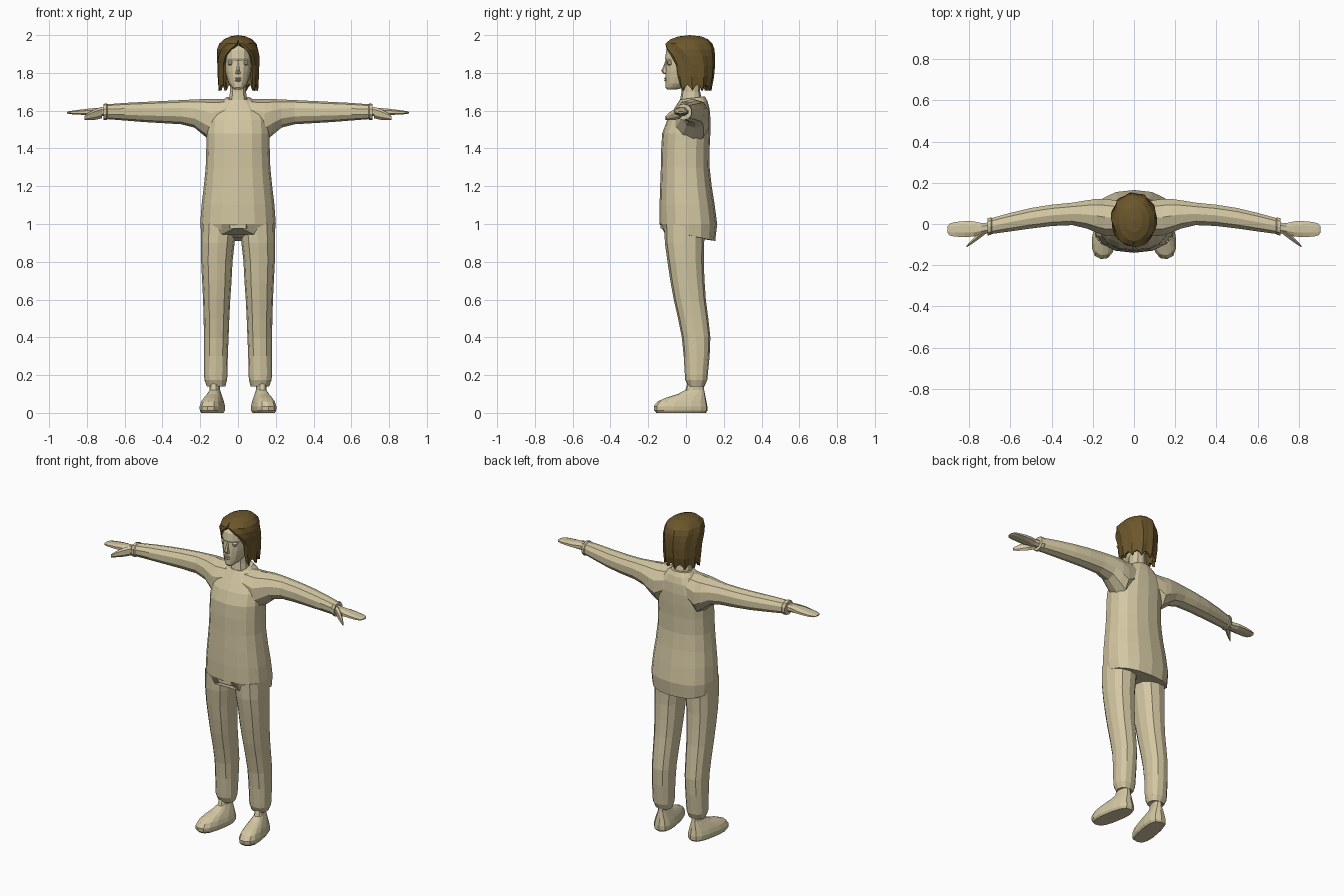
import bpy, bmesh, math
from mathutils import Vector, Matrix


def material(name, rgb):
    m = bpy.data.materials.new(name)
    m.diffuse_color = (*rgb, 1)
    return m


TAN = material("tan", (0.65, 0.57, 0.36))
BROWN = material("hair_brown", (0.15, 0.095, 0.025))


def spow(v, e):
    return math.copysign(abs(v) ** e, v)


def zring(z, rx, yf, yb, cx=0, n=12, e=0.85):
    """Horizontal section; the first point faces the front."""
    cy, ry = (yf + yb) / 2, (yb - yf) / 2
    return [Vector((cx + rx * spow(math.sin(2 * math.pi * i / n), e),
                    cy - ry * spow(math.cos(2 * math.pi * i / n), e), z)) for i in range(n)]


def xring(x, y0, y1, z0, z1, n=10):
    """Section across a limb that runs along x."""
    return [Vector((x, (y0 + y1) / 2 + (y1 - y0) / 2 * spow(math.cos(2 * math.pi * (i + .5) / n), .9),
                    (z0 + z1) / 2 + (z1 - z0) / 2 * spow(math.sin(2 * math.pi * (i + .5) / n), .9)
                    / math.sin(math.pi * 5 / n))) for i in range(n)]


def loft(name, rings, mat=TAN, mirror=False, closed=True, caps=True):
    bm = bmesh.new()
    vs = [[bm.verts.new(p) for p in r] for r in rings]
    n = len(vs[0])
    for a, b in zip(vs, vs[1:]):
        for i in range(n if closed else n - 1):
            j = (i + 1) % n
            bm.faces.new((a[i], a[j], b[j], b[i]))
    if caps:
        bm.faces.new(vs[0])
        bm.faces.new(vs[-1])
    bmesh.ops.remove_doubles(bm, verts=bm.verts, dist=0.0003)
    bmesh.ops.recalc_face_normals(bm, faces=bm.faces)
    me = bpy.data.meshes.new(name)
    bm.to_mesh(me)
    bm.free()
    me.materials.append(mat)
    ob = bpy.data.objects.new(name, me)
    bpy.context.collection.objects.link(ob)
    if mirror:
        ob.modifiers.new("mirror", 'MIRROR')
    return ob


# sweater body, with a hem that is low at the back and notched in front
body = [(1.00, .200, -.140, .165), (1.10, .193, -.140, .152), (1.20, .181, -.137, .136),
        (1.30, .171, -.133, .125), (1.40, .168, -.131, .125), (1.48, .168, -.126, .129),
        (1.55, .162, -.100, .130), (1.61, .135, -.063, .125), (1.65, .092, -.038, .114),
        (1.667, .066, -.032, .100)]
hem = zring(.95, .193, -.118, .155, n=16)
for i, p in enumerate(hem):
    p.z = .985 if i == 0 else .945 - .035 * max(0, p.y / .155)
rings = [hem] + [zring(*r, n=16) for r in body]
for p in rings[-1]:
    p.z += .13 * (p.y - .034)          # neckline dips at the front
loft("sweater", rings)

# sleeves with a cuff
sleeve = [(.06, -.06, .115, 1.50, 1.66), (.14, -.06, .126, 1.435, 1.662), (.18, -.046, .126, 1.468, 1.662),
          (.23, -.025, .118, 1.51, 1.659), (.30, -.008, .106, 1.528, 1.656), (.40, -.012, .096, 1.534, 1.651),
          (.50, -.024, .080, 1.54, 1.646), (.60, -.038, .056, 1.548, 1.641), (.69, -.050, .031, 1.555, 1.634),
          (.695, -.056, .034, 1.55, 1.638), (.712, -.057, .030, 1.55, 1.636), (.712, -.046, .018, 1.565, 1.622)]
loft("sleeve", [xring(*r) for r in sleeve], mirror=True)

# hands: flat mitten of fingers, plus thumb
hand = [(.69, -.045, .010, 1.570, 1.618), (.74, -.050, .006, 1.572, 1.615), (.78, -.064, .016, 1.575, 1.612),
        (.82, -.066, .017, 1.578, 1.607), (.87, -.064, .012, 1.580, 1.601), (.895, -.058, .004, 1.583, 1.597),
        (.905, -.045, -.01, 1.586, 1.593)]
loft("hand", [xring(*r, n=8) for r in hand], mirror=True)
thumb = [(.72, -.05, -.015, 1.575, 1.605), (.755, -.076, -.04, 1.566, 1.595),
         (.79, -.100, -.078, 1.56, 1.58), (.813, -.113, -.104, 1.556, 1.566)]
loft("thumb", [xring(*r, n=6) for r in thumb], mirror=True)

# trousers: seat and two legs with gathered cuffs
loft("trouser_seat", [zring(.925, .06, -.06, .06), zring(.955, .17, -.108, .10), zring(1.05, .175, -.115, .12)])
loft("waist_fastening", [zring(z, .05, -.136, -.09, n=8, e=.4) for z in (.975, 1.015)])
leg = [(1.00, .095, -.115, .105, .100), (.90, .089, -.112, .096, .107), (.80, .083, -.098, .094, .112),
       (.70, .078, -.083, .098, .112), (.60, .072, -.065, .105, .113), (.50, .068, -.042, .118, .114),
       (.40, .065, -.022, .129, .115), (.30, .063, -.012, .125, .117), (.20, .062, -.006, .115, .118),
       (.175, .060, -.004, .113, .118), (.14, .049, .012, .098, .116), (.145, .025, .03, .08, .116)]
loft("trouser_leg", [zring(*r) for r in leg], mirror=True)

# shoes with ankles, toes turned outwards
shoe = [(0, .052, -.160, .106), (.012, .060, -.172, .114), (.035, .061, -.174, .114), (.060, .054, -.155, .109),
        (.080, .045, -.110, .105), (.100, .035, -.045, .101), (.120, .026, -.005, .097), (.17, .025, .012, .093)]
turn = Matrix.Translation((.122, .05, 0)) @ Matrix.Rotation(math.radians(10), 4, 'Z') @ Matrix.Translation((0, -.05, 0))
loft("shoe", [[turn @ p for p in zring(*r, n=14, e=.75)] for r in shoe], mirror=True)

# neck and head
loft("neck", [zring(1.62, .06, -.035, .09, n=10), zring(1.665, .05, -.03, .083, n=10),
              zring(1.70, .044, -.024, .075, n=10), zring(1.78, .044, -.02, .075, n=10)])
head = [(1.712, .018, -.100, -.05), (1.722, .032, -.108, -.01), (1.745, .050, -.108, .04), (1.775, .061, -.109, .075),
        (1.81, .069, -.109, .095), (1.84, .073, -.107, .11), (1.862, .074, -.105, .118), (1.875, .076, -.111, .12),
        (1.92, .076, -.104, .122), (1.955, .060, -.080, .10), (1.975, .03, -.04, .06)]
loft("head", [zring(*r, n=16, e=.9) for r in head])

# nose, lips and eyelids
loft("nose", [zring(1.793, .010, -.116, -.09, n=6), zring(1.80, .017, -.124, -.09, n=6),
              zring(1.812, .012, -.132, -.09, n=6), zring(1.84, .008, -.118, -.09, n=6),
              zring(1.868, .007, -.108, -.09, n=6)])
for name, z in (("lower_lip", 1.760), ("upper_lip", 1.771)):
    loft(name, [zring(z - .005, .012, -.111, -.08, n=8), zring(z, .022, -.116, -.07, n=8),
                zring(z + .005, .012, -.112, -.08, n=8)])
loft("eyelid", [zring(z, r, y, -.06, cx=.036, n=8)
                for z, r, y in ((1.838, .010, -.090), (1.846, .018, -.099), (1.858, .019, -.101), (1.866, .010, -.092))],
     mirror=True)

# hair: bob wrapped round the head, open over the face, with ragged strands
bob = [(1.725, .103, -.060, .132, 48), (1.78, .107, -.075, .146, 45), (1.84, .109, -.090, .151, 46),
       (1.89, .110, -.106, .151, 38), (1.925, .107, -.112, .148, 22), (1.955, .097, -.109, .138, 3),
       (1.978, .074, -.082, .116, 0), (1.993, .042, -.04, .082, 0), (2.0, .0001, .02, .0202, 0)]
COLS = 33
rings = []
for k, (z, rx, yf, yb, gap) in enumerate(bob):
    ring = []
    for i in range(COLS):
        a = math.radians(gap + (360 - 2 * gap) * i / (COLS - 1))
        wave = 1 + (.035 if i % 4 == 1 else -.02 if i % 4 == 3 else 0) * (k < 6)
        drop = (0, -.02, .004, .012)[i % 4] if k == 0 else 0
        ring.append(Vector((rx * wave * math.sin(a),
                            (yf + yb) / 2 - (yb - yf) / 2 * wave * math.cos(a), z + drop)))
    rings.append(ring)
hair = loft("hair", rings, BROWN, closed=False, caps=False)
shell = hair.modifiers.new("thickness", 'SOLIDIFY')
shell.thickness = .016
shell.offset = -1
